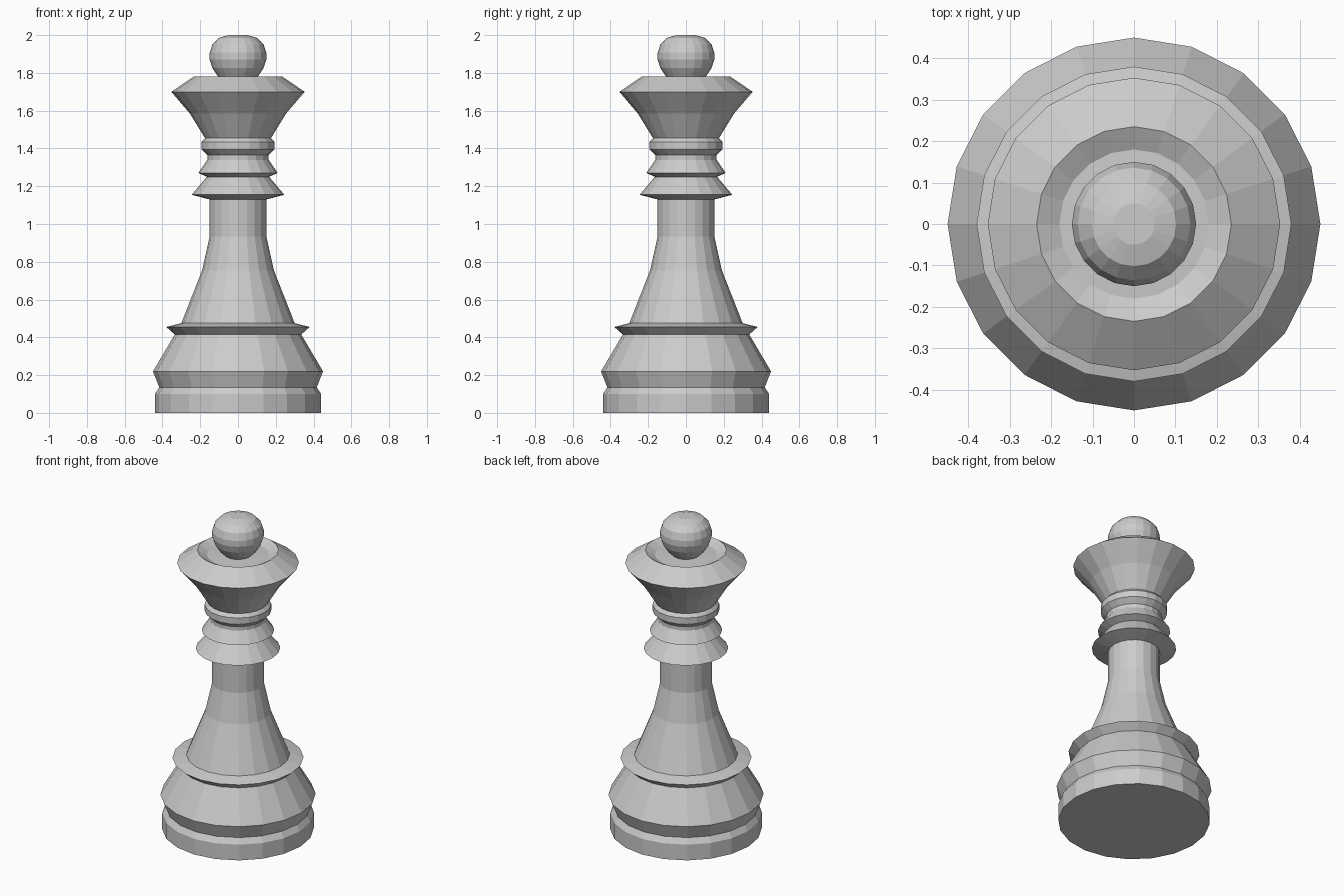
import bpy
import bmesh
from math import cos, sin, tau

if "Cube" in bpy.data.objects:
    bpy.data.objects.remove(bpy.data.objects["Cube"])

SIDES = 20


def lathe(name, profile):
    """Turn an (r, z) profile, listed bottom to top, around the z axis."""
    bm = bmesh.new()
    rings = []
    for r, z in profile:
        rings.append([bm.verts.new((r * cos(tau * i / SIDES), r * sin(tau * i / SIDES), z))
                      for i in range(SIDES)])
    for low, high in zip(rings, rings[1:]):
        for i in range(SIDES):
            j = (i + 1) % SIDES
            bm.faces.new((low[i], low[j], high[j], high[i]))
    bm.faces.new(rings[0][::-1])
    bm.faces.new(rings[-1])
    mesh = bpy.data.meshes.new(name)
    bm.to_mesh(mesh)
    bm.free()
    obj = bpy.data.objects.new(name, mesh)
    bpy.context.collection.objects.link(obj)
    return obj


# Whole turned body: foot, flared stem, collars and dished crown
lathe("turned_body", [
    # foot
    (0.44, 0), (0.44, 0.10), (0.417, 0.135), (0.45, 0.22),
    (0.335, 0.415), (0.38, 0.455), (0.30, 0.475),
    # stem
    (0.19, 0.755), (0.15, 0.935), (0.15, 1.13),
    # collars
    (0.245, 1.155), (0.165, 1.25), (0.21, 1.27), (0.162, 1.34),
    (0.162, 1.365), (0.193, 1.395), (0.193, 1.435), (0.175, 1.455),
    # crown with sunken top
    (0.255, 1.585), (0.353, 1.70), (0.235, 1.78), (0.18, 1.752),
    (0.08, 1.757),
])

# Ball finial
lathe("ball_finial", [
    (0.075, 1.752), (0.105, 1.78), (0.135, 1.825), (0.15, 1.87),
    (0.15, 1.907), (0.136, 1.95), (0.102, 1.985), (0.05, 2.0),
])
